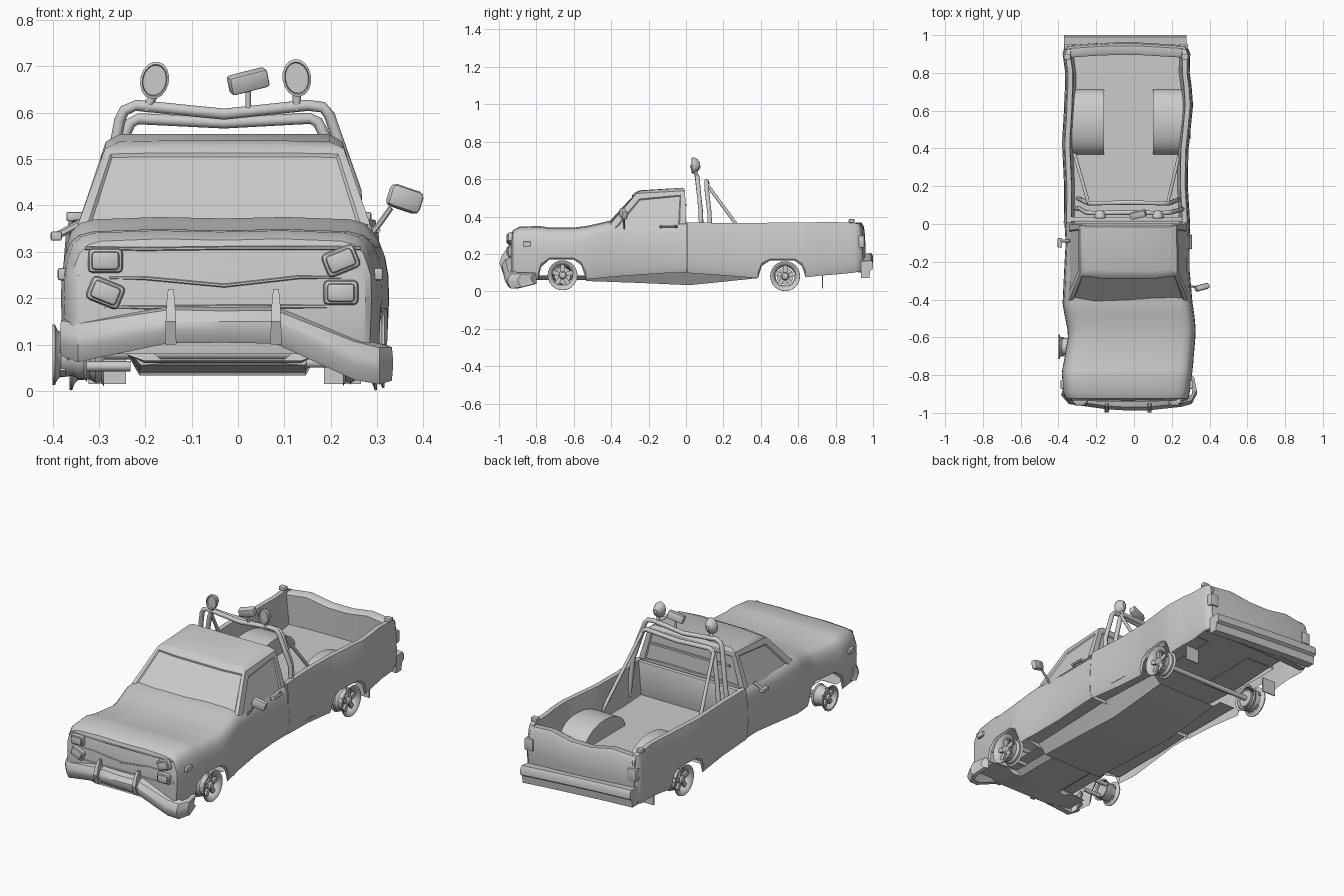
import bpy, bmesh
from math import sin, cos, pi, radians
from mathutils import Vector, Matrix, Euler


def finish(name, bm, angle=35):
    bmesh.ops.recalc_face_normals(bm, faces=bm.faces)
    me = bpy.data.meshes.new(name)
    bm.to_mesh(me)
    bm.free()
    ob = bpy.data.objects.new(name, me)
    bpy.context.collection.objects.link(ob)
    bpy.ops.object.select_all(action='DESELECT')
    ob.select_set(True)
    bpy.context.view_layer.objects.active = ob
    bpy.ops.object.shade_smooth_by_angle(angle=radians(angle))
    return ob


def loft(name, rows, caps=False, closed=False, angle=35):
    bm = bmesh.new()
    vs = [[bm.verts.new(p) for p in r] for r in rows]
    n = len(rows[0])
    for a, b in zip(vs, vs[1:]):
        for i in range(n if closed else n - 1):
            j = (i + 1) % n
            bm.faces.new((a[i], a[j], b[j], b[i]))
    if caps:
        bm.faces.new(vs[0])
        bm.faces.new(vs[-1])
    return finish(name, bm, angle)


def box(name, c, size, rot=(0, 0, 0), bevel=0.0):
    bm = bmesh.new()
    bmesh.ops.create_cube(bm, size=1)
    bmesh.ops.scale(bm, vec=size, verts=bm.verts)
    if bevel:
        bmesh.ops.bevel(bm, geom=bm.edges[:], offset=bevel, segments=2, profile=0.5, affect='EDGES')
    bm.transform(Matrix.Translation(c) @ Euler([radians(a) for a in rot]).to_matrix().to_4x4())
    return finish(name, bm)


def tube(name, pts, r, sides=10):
    pts = [Vector(p) for p in pts]
    rows = []
    for i, p in enumerate(pts):
        t = (pts[min(i + 1, len(pts) - 1)] - pts[max(i - 1, 0)]).normalized()
        ref = Vector((0, 1, 0)) if abs(t.y) < 0.9 else Vector((0, 0, 1))
        u = t.cross(ref).normalized()
        v = t.cross(u)
        rows.append([p + r * (cos(2*pi*k/sides) * u + sin(2*pi*k/sides) * v) for k in range(sides)])
    return loft(name, rows, True, True, 50)


def lathe_x(name, c, prof, sides=24, flip=1, f=1):
    c = Vector(c)
    rows = [[c + Vector((flip * x, f * r * cos(2*pi*k/sides), f * r * sin(2*pi*k/sides)))
             for k in range(sides)] for x, r in prof]
    return loft(name, rows, False, True)


# nose, hood and lower cab: y, left, right, top z, bottom z
front = [(-.935, -.345, .275, .295, .08), (-.925, -.36, .288, .325, .07), (-.89, -.375, .295, .343, .07),
         (-.79, -.382, .308, .346, .065), (-.775, -.38, .31, .345, .13), (-.73, -.372, .314, .338, .17),
         (-.60, -.35, .325, .338, .17), (-.56, -.352, .326, .343, .14), (-.535, -.357, .325, .346, .065),
         (-.47, -.37, .318, .36, .07), (-.42, -.378, .31, .372, .075), (-.25, -.37, .295, .372, .088),
         (-.1, -.362, .295, .372, .098), (.004, -.368, .297, .372, .10)]
rows = []
for y, l, r, zt, zb in front:
    c, h = (l + r) / 2, (r - l) / 2
    half = [(.96, zb), (.99, zb + .25 * (.2 - zb)), (1, .2), (.995, .25), (.975, zt - .055),
            (.945, zt - .028), (.89, zt - .01), (.8, zt - .002), (.4, zt + .003)]
    rows.append([(c - h * f, y, z) for f, z in half] + [(c, y, zt)] + [(c + h * f, y, z) for f, z in half[::-1]])
loft("front_body", rows, caps=True)

# cargo bed sides, rails and floor in one skin
bed = [(.006, -.372, .297, .368, .098), (.2, -.37, .285, .366, .085), (.385, -.379, .288, .366, .07),
       (.405, -.38, .29, .366, .135), (.45, -.38, .295, .367, .165), (.58, -.372, .308, .368, .165),
       (.62, -.37, .312, .368, .135), (.64, -.37, .312, .368, .075), (.73, -.365, .305, .37, .085),
       (.8, -.364, .295, .37, .09), (.9, -.378, .298, .366, .10), (.925, -.372, .29, .36, .105),
       (.943, -.355, .272, .335, .11)]
rows = []
for y, l, r, zt, zb in bed:
    c, h = (l + r) / 2, (r - l) / 2
    half = [(.96, zb), (.99, zb + .25 * (.2 - zb)), (1, .2), (.99, .27), (.975, zt - .03), (.955, zt),
            (.88, zt), (.87, zt - .02), (.83, .19)]
    rows.append([(c - h * f, y, z) for f, z in half] + [(c + h * f, y, z) for f, z in half[::-1]])
loft("cargo_bed", rows)
box("bed_front_wall", (-.037, .025, .275), (.59, .025, .18), bevel=.004)

# wavy tailgate
rows = []
for x, z, y in [(-.355, .355, .94), (-.22, .368, .95), (-.1, .345, .955), (.02, .345, .955),
                (.14, .366, .948), (.272, .355, .94)]:
    rows.append([(x, y - .055, .11), (x, y - .06, z - .01), (x, y - .045, z), (x, y - .012, z),
                 (x, y, z - .02), (x, y + .006, .22), (x, y - .01, .10)])
loft("tailgate", rows, True, True)

# wheel housings inside the bed
for side, x0, x1 in (("left", -.33, -.16), ("right", .26, .10)):
    prof = [(.54 + .172 * cos(pi * k / 14), .185 + .10 * sin(pi * k / 14)) for k in range(15)]
    rows = [[(x, y, z) for y, z in prof] for x in (x0, x1)]
    loft("bed_wheel_housing_" + side, rows, True)

# cab upper with recessed windows
bm = bmesh.new()
ring = lambda z, pts: [bm.verts.new((x, y, zz if zz else z)) for x, y, zz in pts]
lo = ring(.36, [(-.345, -.405, 0), (-.2, -.43, 0), (.14, -.43, 0), (.285, -.405, 0), (.278, 0, 0), (-.345, 0, 0)])
hi = ring(.528, [(-.287, -.265, .523), (-.17, -.275, .528), (.11, -.275, .528), (.228, -.265, .523),
                 (.225, -.005, .538), (-.285, -.005, .538)])
panes = [bm.faces.new((lo[0], lo[1], lo[2], lo[3], hi[3], hi[2], hi[1], hi[0]))]
for i, j in ((3, 4), (4, 5), (5, 0)):
    panes.append(bm.faces.new((lo[i], lo[j], hi[j], hi[i])))
rt = ring(.55, [(-.255, -.24, .538), (-.15, -.245, .54), (.09, -.245, .54), (.197, -.24, .538),
                (.197, -.015, .554), (-.255, -.015, .554)])
for i in range(6):
    j = (i + 1) % 6
    bm.faces.new((hi[i], hi[j], rt[j], rt[i]))
bm.faces.new(rt)
bmesh.ops.recalc_face_normals(bm, faces=bm.faces)
for f, t in zip(panes, (.02, .034, .03, .034)):
    bmesh.ops.inset_region(bm, faces=[f], thickness=t, depth=0)
    bmesh.ops.inset_region(bm, faces=[f], thickness=.006, depth=-.006)
finish("cab_upper", bm, 30)
box("rear_window_bar", (-.03, .0, .46), (.46, .01, .01))

# sagging floor pan between the sills
rows = []
for y, w, ze, z in [(-.92, .3, .08, .065), (-.79, .3, .08, .06), (-.785, .22, .085, .06), (-.535, .22, .085, .06),
                    (-.53, .315, .105, .055), (-.25, .32, .11, .045), (.02, .32, .12, .033), (.38, .315, .11, .07)]:
    rows.append([(-.033 + f * w, y, zz) for f, zz in ((-1, ze), (-.7, ze), (-.56, z), (0, z),
                                                     (.56, z), (.7, ze), (1, ze))])
loft("floor_pan", rows)

# bent front bumper with two overriders
rows = []
for x, y, z, h in [(-.365, -.84, .125, .035), (-.382, -.89, .118, .042), (-.345, -.935, .108, .046),
                   (-.15, -.962, .143, .04), (-.03, -.97, .142, .038), (.08, -.968, .142, .04),
                   (.25, -.95, .07, .046), (.305, -.935, .058, .044), (.332, -.88, .062, .04), (.318, -.81, .07, .03)]:
    inx, iny = (.022 if x < -.35 else -.022 if x > .31 else 0), (.03 if -.35 < x < .31 else .01)
    rows.append([(x + inx, y + iny, z + h), (x, y, z + h * .8), (x - inx * .1, y - .018, z + h * .2),
                 (x - inx * .1, y - .018, z - h * .3), (x, y, z - h), (x + inx, y + iny, z - h)])
loft("front_bumper", rows, True, True)
for side, x in (("left", -.145), ("right", .082)):
    rows = [[(x + sx * w, y, z) for sx, y in ((-1, -.95), (-1, yf), (1, yf), (1, -.95))]
            for z, yf, w in ((.10, -.98, .012), (.15, -.998, .011), (.19, -.985, .009), (.22, -.965, .006))]
    loft("bumper_guard_" + side, rows, True, True)

# rear step bumper, hanging lower on the right
rows = [[(x, .935, z + .09), (x, .99, z + .095), (x, 1.0, z + .08), (x, 1.0, z + .05), (x, .985, z + .04),
         (x, .98, z), (x, .935, z)] for x, z in ((-.37, .11), (-.2, .102), (0, .09), (.15, .08), (.278, .07))]
loft("rear_bumper", rows, True, True)

# headlamps, some knocked askew, and grille bars
for name, x, z, tilt in (("left_upper", -.286, .281, 0), ("left_lower", -.286, .212, 22),
                         ("right_upper", .222, .281, -22), ("right_lower", .222, .212, 0)):
    box("headlamp_bezel_" + name, (x, -.938, z), (.076, .03, .054), (0, tilt, 0), .011)
    box("headlamp_glass_" + name, (x, -.951, z), (.06, .018, .04), (0, tilt, 0), .008)
for n, dz in enumerate((.308, .245, .182)):
    pts = [(-.33, -.930, dz), (-.2, -.935, dz - .002), (-.03, -.937, dz - (.018 if n == 1 else 0)),
           (.13, -.935, dz), (.265, -.930, dz)]
    tube("grille_bar_%d" % n, pts, .004, 6)

# side markers, tail lamps, rail caps, mud flaps
for side, s, xm in (("left", -1, -.379), ("right", 1, .303)):
    box("side_marker_" + side, (xm, -.85, .252), (.02, .045, .027), bevel=.005)
    xt = -.345 if s < 0 else .262
    box("tail_lamp_" + side, (xt, .936, .265), (.05, .036, .065), bevel=.006)
    box("rail_end_cap_" + side, (xt + .008 * s, .885, .376), (.035, .03, .02), bevel=.004)
    box("mud_flap_" + side, (-.282 if s < 0 else .225, .73, .055), (.08, .006, .08))

# door handles (left one pulled away) and right door mirror
tube("door_handle_right", [(.285, -.135, .345), (.3, -.13, .347), (.3, -.06, .347), (.285, -.05, .345)], .008, 6)
tube("door_handle_left", [(-.34, -.09, .362), (-.385, -.09, .338), (-.395, -.11, .334)], .008, 6)
box("door_handle_left_grip", (-.392, -.1, .334), (.024, .05, .02), bevel=.004)
tube("mirror_arm", [(.285, -.33, .335), (.305, -.33, .36), (.33, -.335, .395)], .006, 6)
box("door_mirror", (.36, -.335, .414), (.076, .032, .05), (0, 18, 15), .012)

# wheel rims with five spokes, hubs and brakes
rim = [(-.036, .072), (-.03, .062), (-.018, .064), (-.005, .056), (.02, .058), (.028, .066), (.033, .08), (.038, .079),
       (.036, .07), (.028, .062), (.02, .055), (-.005, .051), (-.03, .058)]
for name, x, y, z, s, f in (("front_left", -.362, -.65, .078, -1, .82), ("front_right", .278, -.66, .086, 1, 1),
                            ("rear_left", -.325, .53, .081, -1, 1), ("rear_right", .262, .53, .081, 1, 1)):
    lathe_x("rim_" + name, (x, y, z), rim, 24, s, f)
    lathe_x("hub_" + name, (x, y, z), [(-.03, 0), (-.03, .022), (.018, .024), (.03, .016), (.034, 0)], 12, s, f)
    lathe_x("brake_" + name, (x, y, z), [(-.03, 0), (-.03, .045), (-.015, .045), (-.015, 0)], 16, s, f)
    for k in range(5):
        a = 2 * pi * k / 5 + .3
        box("spoke_%s_%d" % (name, k), (x + s * .016, y + f * .041 * cos(a), z + f * .041 * sin(a)),
            (.012, .042 * f, .022), (a * 180 / pi, 0, 0))
    if y < 0:
        for dz, dy in ((.02, .03), (-.025, -.02)):
            tube("suspension_arm_" + name, [(x - s * .02, y + dy, z + dz), (x - s * .13, y + dy, z + dz)], .011, 8)
tube("rear_axle", [(-.31, .53, .081), (.25, .53, .081)], .013)

# roll bar: two hoops, rear braces
tube("roll_hoop_front", [(-.315, .085, .2), (-.285, .08, .42), (-.255, .062, .585), (-.245, .06, .605), (-.22, .058, .616),
                         (-.03, .06, .597), (.15, .058, .616), (.183, .06, .612), (.197, .062, .595), (.255, .078, .43),
                         (.258, .085, .2)], .012)
tube("roll_hoop_rear", [(-.295, .135, .2), (-.272, .125, .42), (-.245, .11, .55), (-.232, .11, .578), (-.215, .11, .587),
                        (-.03, .113, .578), (.155, .11, .588), (.172, .11, .58), (.185, .11, .555), (.225, .125, .42),
                        (.245, .135, .2)], .012)
for side, x0, x1 in (("left", -.24, -.315), ("right", .178, .24)):
    tube("roll_brace_" + side, [(x0, .11, .575), (x1, .37, .22)], .009)

# roof lamps on the roll bar
for name, x, z, tilt in (("left", -.18, .67, 12), ("right", .127, .675, -8)):
    M = Matrix.Translation((x, .05, z)) @ Matrix.Rotation(radians(tilt), 4, 'Y')
    rows = [[M @ Vector((.031 * f * cos(2*pi*k/16), y, .041 * f * sin(2*pi*k/16))) for k in range(16)]
            for y, f in ((-.012, .8), (-.02, .85), (-.018, 1), (-.006, 1), (.012, .75), (.025, .3))]
    loft("spot_lamp_" + name, rows, True, True)
    tube("spot_lamp_post_" + name, [(x - .02 * (tilt > 0), .057, .605), (x, .052, z - .03)], .009, 8)
box("spot_lamp_middle", (.022, .05, .668), (.085, .035, .04), (12, -14, 12), .006)
tube("spot_lamp_post_middle", [(.022, .058, .595), (.022, .052, .655)], .006, 8)
